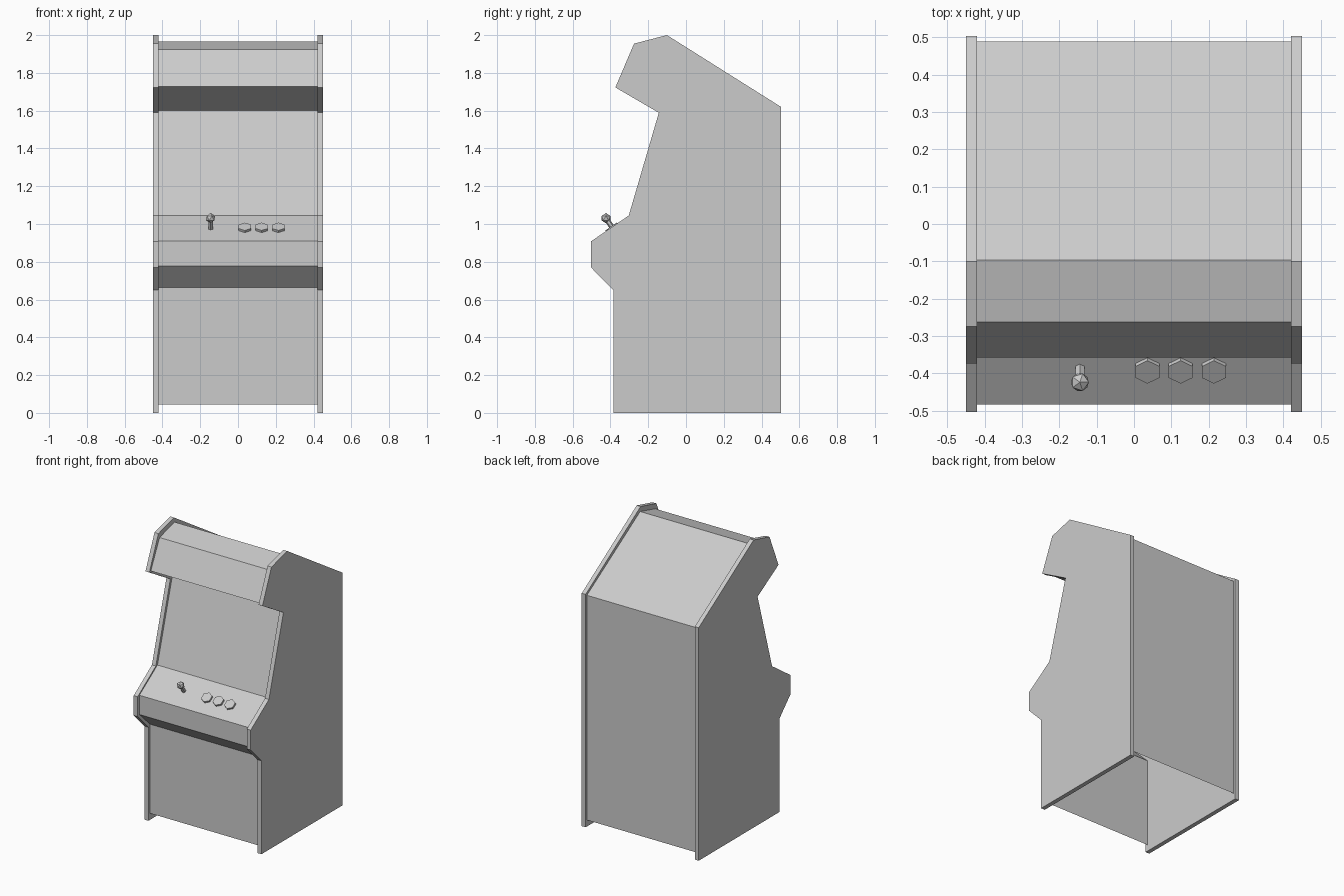
import bpy, bmesh, math
from mathutils import Matrix, Vector

if "Cube" in bpy.data.objects:
    bpy.data.objects.remove(bpy.data.objects["Cube"])


def finish(bm, name):
    bmesh.ops.recalc_face_normals(bm, faces=bm.faces)
    me = bpy.data.meshes.new(name)
    bm.to_mesh(me)
    bm.free()
    ob = bpy.data.objects.new(name, me)
    bpy.context.collection.objects.link(ob)
    return ob


def loft(name, profile, x0, x1, closed=True):
    """Sweep a (y, z) profile along x; closed gives a solid, open gives a sheet."""
    bm = bmesh.new()
    a = [bm.verts.new((x0, y, z)) for y, z in profile]
    b = [bm.verts.new((x1, y, z)) for y, z in profile]
    n = len(profile)
    for i in range(n if closed else n - 1):
        j = (i + 1) % n
        bm.faces.new((a[i], a[j], b[j], b[i]))
    if closed:
        bm.faces.new(a)
        bm.faces.new(b[::-1])
    return finish(bm, name)


def hex_prism(name, base, radius, low, high):
    """Six-sided prism standing on the control deck, a corner pointing uphill."""
    bm = bmesh.new()
    rings = []
    for h in (low, high):
        rings.append([bm.verts.new(base + radius * (math.sin(t) * Vector((1, 0, 0)) + math.cos(t) * UPHILL) + h * NORMAL)
                      for t in (i * math.pi / 3 for i in range(6))])
    for i in range(6):
        j = (i + 1) % 6
        bm.faces.new((rings[0][i], rings[0][j], rings[1][j], rings[1][i]))
    for r in rings:
        bm.faces.new(r)
    return finish(bm, name)


# Side panels
side = [(-0.385, 0), (0.503, 0), (0.503, 1.62), (-0.101, 2.0), (-0.275, 1.955), (-0.374, 1.723),
        (-0.144, 1.589), (-0.303, 1.045), (-0.503, 0.908), (-0.503, 0.77), (-0.385, 0.65)]
for label, s in (("left", -1), ("right", 1)):
    loft(label + "_side_panel", side, s * 0.42, s * 0.45)

# Recessed cabinet skin, open at the bottom
skin = [(0.489, 0.045), (0.489, 1.608), (-0.096, 1.967), (-0.262, 1.923), (-0.358, 1.727), (-0.122, 1.602),
        (-0.285, 1.045), (-0.484, 0.911), (-0.484, 0.777), (-0.367, 0.665), (-0.367, 0.045)]
loft("cabinet_skin", skin, -0.42, 0.42, closed=False)

# Control deck directions
deck_low, deck_high = Vector((0, *skin[7])), Vector((0, *skin[6]))
UPHILL = (deck_high - deck_low).normalized()
NORMAL = Vector((1, 0, 0)).cross(UPHILL)


def on_deck(x, y):
    p = deck_low + UPHILL * ((y - deck_low.y) / UPHILL.y)
    p.x = x
    return p


# Buttons
for i in range(3):
    hex_prism(f"button_{i + 1}", on_deck(0.036 + 0.089 * i, -0.389), 0.037, -0.005, 0.014)

# Joystick
base = on_deck(-0.145, -0.387)
hex_prism("joystick_shaft", base, 0.014, -0.005, 0.06)
bm = bmesh.new()
bmesh.ops.create_icosphere(bm, subdivisions=1, radius=0.027, matrix=Matrix.Translation(base + NORMAL * 0.066))
finish(bm, "joystick_ball")
